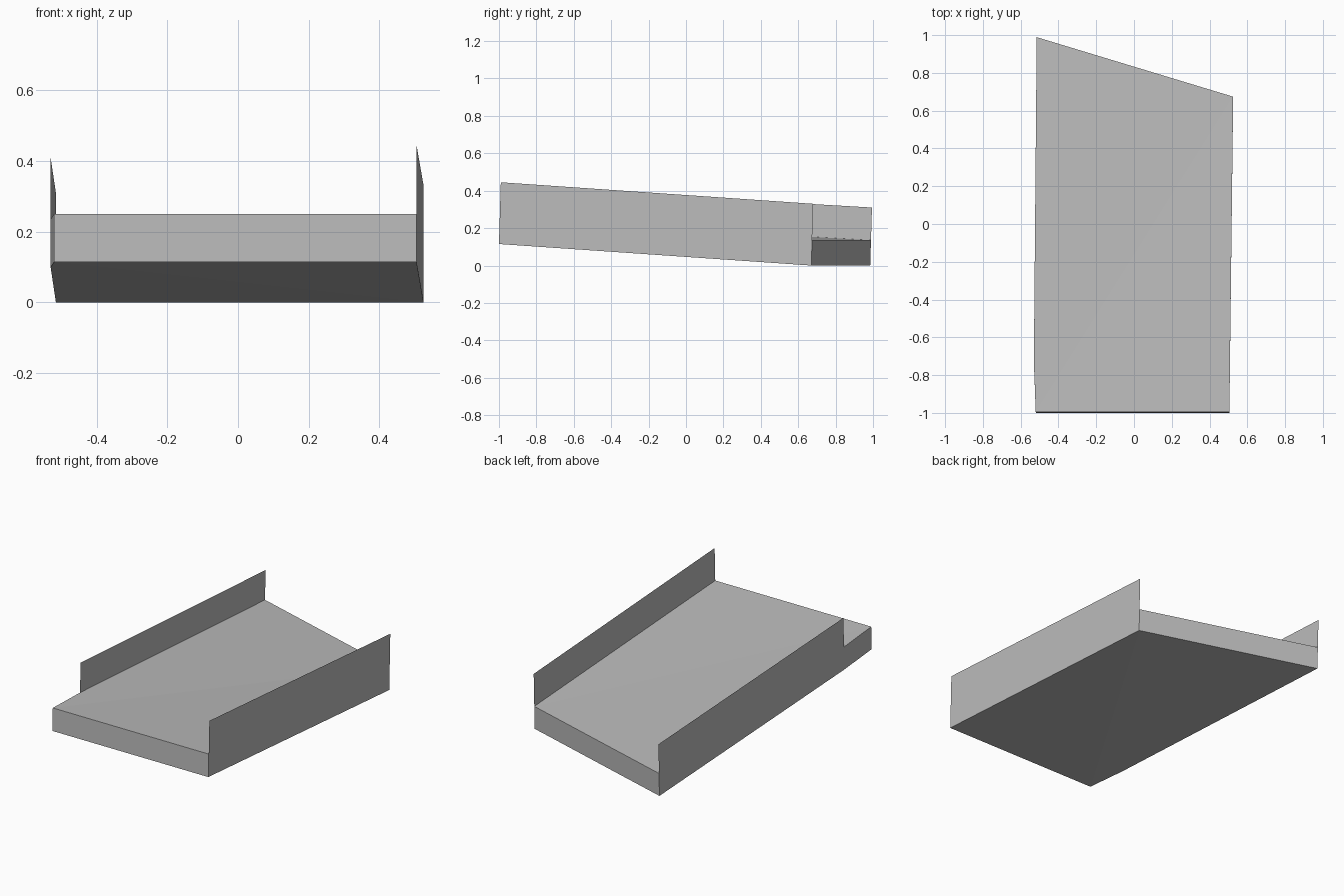
import bpy
import bmesh
from mathutils import Vector

cube = bpy.data.objects.get("Cube")
if cube:
    bpy.data.objects.remove(cube, do_unlink=True)

# Single plain grey
grey = bpy.data.materials.new("plain_grey")
grey.use_nodes = True
colour = (0.5, 0.5, 0.5, 1)
grey.diffuse_color = colour
grey.node_tree.nodes["Principled BSDF"].inputs["Base Color"].default_value = colour

LEAN = 0.03  # the part tips slightly backwards as it rises


def raised(point, height):
    return Vector(point) + Vector((0, LEAN * height, height))


def add_object(name, bm):
    mesh = bpy.data.meshes.new(name)
    bm.to_mesh(mesh)
    bm.free()
    mesh.materials.append(grey)
    bpy.context.collection.objects.link(bpy.data.objects.new(name, mesh))


# Underside outline of the floor
front_right = (-0.52, -1, 0.115)
front_left = (0.505, -1, 0.115)
back_left = (0.525, 0.67, 0)
back_right = (-0.515, 0.985, 0)
wall_start = (-0.53, -0.73, 0.1)
outline = [front_right, front_left, back_left, back_right, wall_start]
THICKNESS = 0.135

# Sloping floor slab, creased along one diagonal
bm = bmesh.new()
low = [bm.verts.new(p) for p in outline]
high = [bm.verts.new(raised(p, THICKNESS)) for p in outline]
for ring in (low, high):
    bm.faces.new(ring[:3])
    bm.faces.new([ring[0]] + ring[2:])
for i in range(len(outline)):
    j = (i + 1) % len(outline)
    bm.faces.new((low[i], low[j], high[j], high[i]))
bmesh.ops.recalc_face_normals(bm, faces=bm.faces)
add_object("floor_slab", bm)


# Thin side walls standing on the slab edges
def side_wall(name, start, end, height):
    bm = bmesh.new()
    corners = [raised(start, THICKNESS), raised(end, THICKNESS),
               raised(end, height), raised(start, height)]
    bm.faces.new([bm.verts.new(c) for c in corners])
    add_object(name, bm)


side_wall("left_wall", front_left, back_left, 0.33)
side_wall("right_wall", back_right, wall_start, 0.31)
